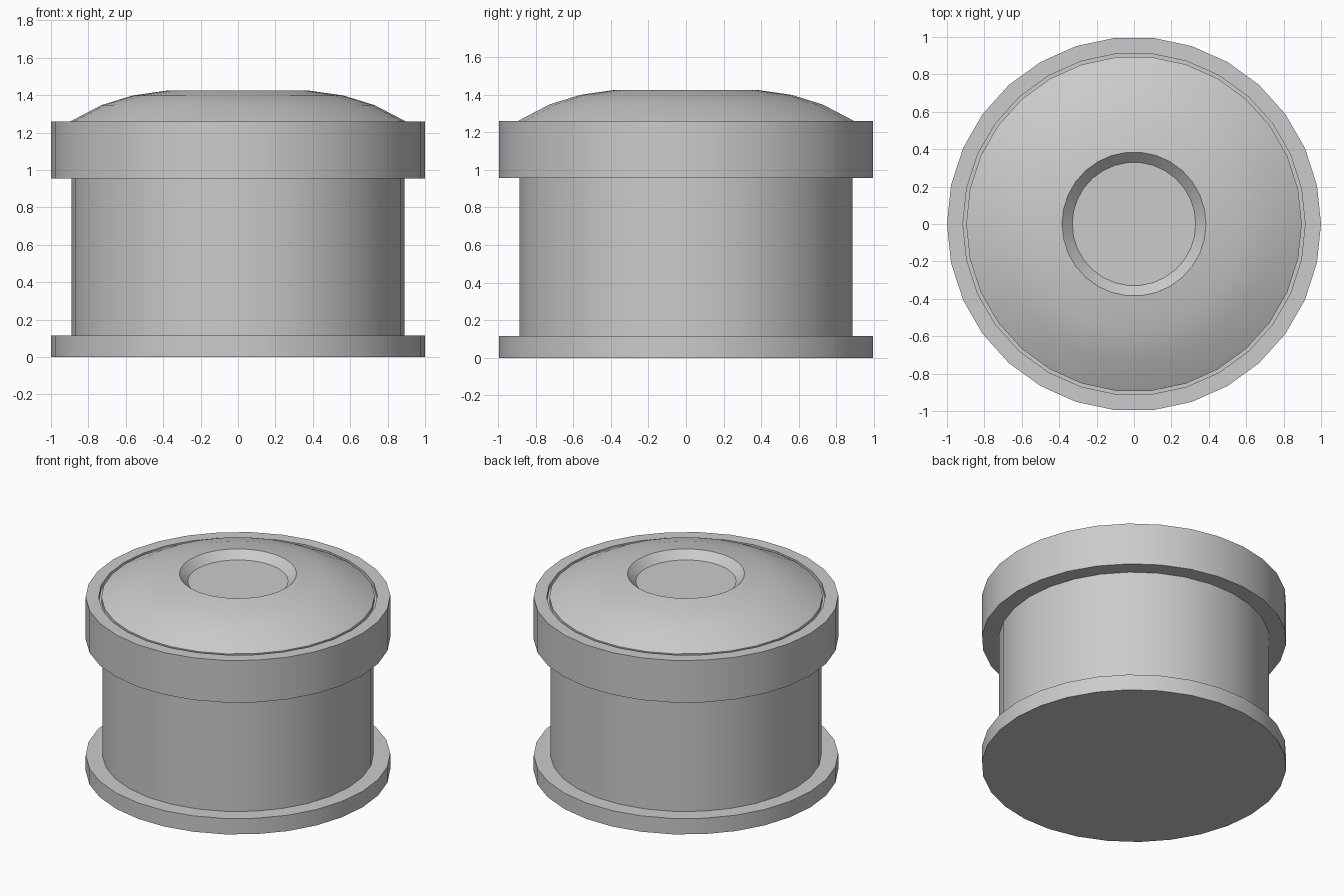
import bpy, bmesh, math

if "Cube" in bpy.data.objects:
    bpy.data.objects.remove(bpy.data.objects["Cube"])

SIDES = 30


def lathe(name, profile, angle=35):
    """Revolve (radius, z) points around z; radius 0 becomes a pole, open ends stay open."""
    bm = bmesh.new()
    rings = []
    for r, z in profile:
        if r == 0:
            rings.append([bm.verts.new((0, 0, z))] * SIDES)
        else:
            rings.append([bm.verts.new((r * math.cos(2 * math.pi * i / SIDES),
                                        r * math.sin(2 * math.pi * i / SIDES), z))
                          for i in range(SIDES)])
    for a, b in zip(rings, rings[1:]):
        for i in range(SIDES):
            j = (i + 1) % SIDES
            quad = list(dict.fromkeys((a[i], a[j], b[j], b[i])))
            bm.faces.new(quad)
    bmesh.ops.recalc_face_normals(bm, faces=bm.faces)
    mesh = bpy.data.meshes.new(name)
    bm.to_mesh(mesh)
    bm.free()
    obj = bpy.data.objects.new(name, mesh)
    bpy.context.collection.objects.link(obj)
    bpy.ops.object.select_all(action='DESELECT')
    obj.select_set(True)
    bpy.context.view_layer.objects.active = obj
    bpy.ops.object.shade_smooth_by_angle(angle=math.radians(angle))
    return obj


# Base flange, drum and upper collar with a narrow groove inside its rim
lathe("housing", [(0, 0), (1, 0), (1, 0.115), (0.89, 0.115), (0.89, 0.955),
                  (1, 0.955), (1, 1.26), (0.915, 1.26), (0.915, 1.225), (0, 1.225)])

# Domed cap with a shallow tapered recess in the middle
lathe("domed_cap", [(0, 1.225), (0.897, 1.225), (0.897, 1.26), (0.73, 1.347),
                    (0.565, 1.398), (0.385, 1.424), (0.33, 1.37), (0, 1.37)])
